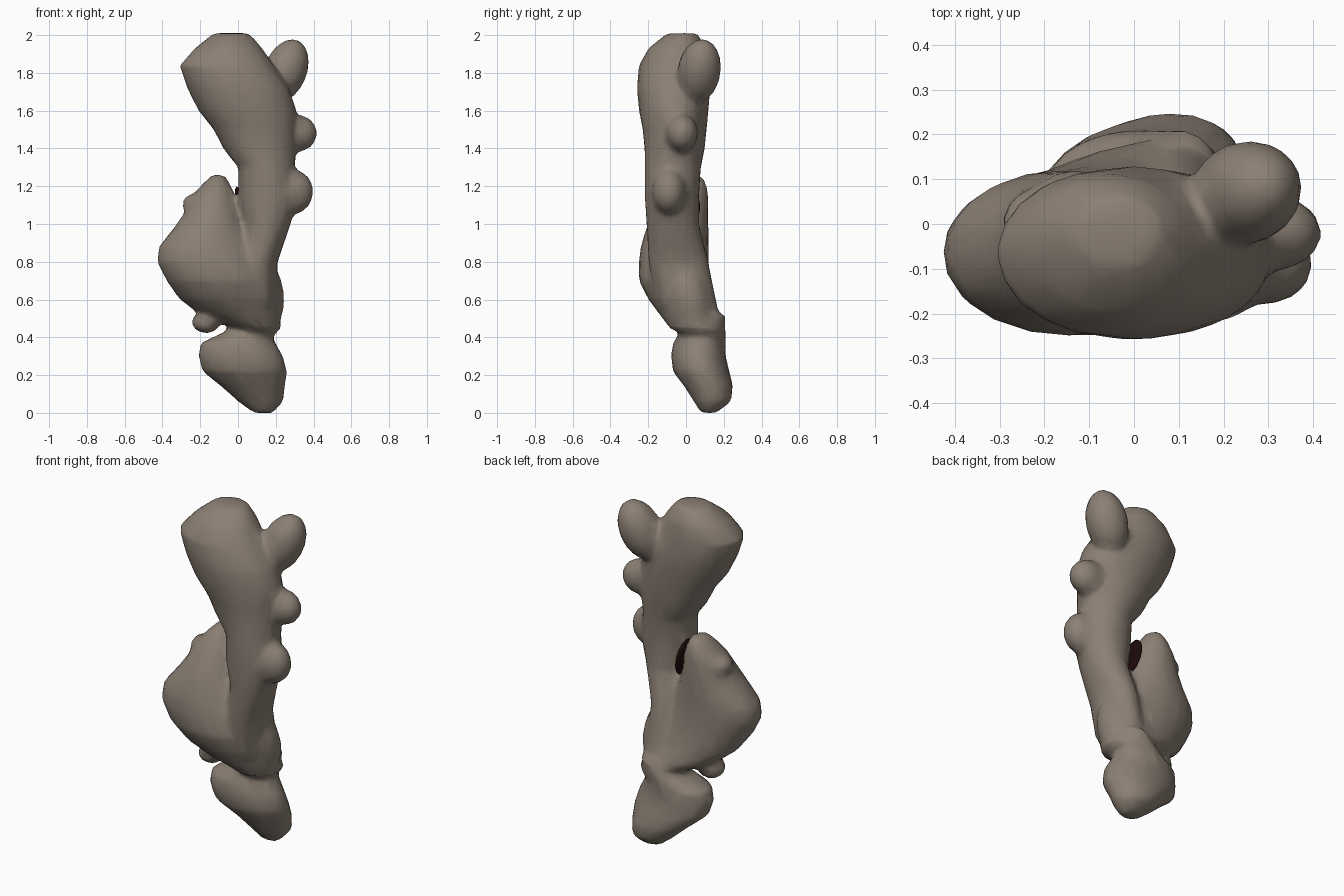
import bpy, bmesh, math
from mathutils import Vector, Euler

if "Cube" in bpy.data.objects:
    bpy.data.objects.remove(bpy.data.objects["Cube"], do_unlink=True)


def material(name, colour):
    m = bpy.data.materials.new(name)
    m.use_nodes = True
    m.diffuse_color = colour
    m.node_tree.nodes["Principled BSDF"].inputs["Base Color"].default_value = colour
    return m


skin = material("grey brown skin", (0.26, 0.215, 0.175, 1))
dark = material("dark crack", (0.012, 0.003, 0.003, 1))


def loft(bm, stations, sides=20):
    """Closed tube of oval rings, each given as z, x range, y range."""
    rings = []
    for z, x0, x1, y0, y1 in stations:
        ring = []
        for i in range(sides):
            a = math.tau * i / sides
            ring.append(bm.verts.new(((x0 + x1) / 2 + (x1 - x0) / 2 * math.cos(a),
                                      (y0 + y1) / 2 + (y1 - y0) / 2 * math.sin(a), z)))
        rings.append(ring)
    for low, high in zip(rings, rings[1:]):
        for i in range(sides):
            j = (i + 1) % sides
            bm.faces.new((low[i], low[j], high[j], high[i]))
    bm.faces.new(rings[0][::-1])
    bm.faces.new(rings[-1])


def knob(bm, centre, radii, tilt=(0, 0, 0)):
    """Rounded bump, tilted in degrees."""
    verts = bmesh.ops.create_icosphere(bm, subdivisions=3, radius=1)["verts"]
    turn = Euler([math.radians(t) for t in tilt]).to_matrix()
    for v in verts:
        v.co = turn @ Vector([c * r for c, r in zip(v.co, radii)]) + Vector(centre)


def finish(name, bm, mat):
    mesh = bpy.data.meshes.new(name)
    bm.to_mesh(mesh)
    bm.free()
    mesh.materials.append(mat)
    ob = bpy.data.objects.new(name, mesh)
    bpy.context.collection.objects.link(ob)
    for p in mesh.polygons:
        p.use_smooth = True
    return ob


body = bmesh.new()

# Upper stem, widening to the crown
loft(body, [(0.42, 0.02, 0.2, -0.04, 0.2), (0.6, 0.0, 0.21, -0.16, 0.16),
            (0.8, 0.0, 0.21, -0.2, 0.12), (1.0, 0.03, 0.28, -0.21, 0.07),
            (1.15, 0.0, 0.32, -0.22, 0.07), (1.3, 0.0, 0.3, -0.22, 0.08),
            (1.4, -0.08, 0.31, -0.22, 0.1), (1.5, -0.13, 0.31, -0.23, 0.11),
            (1.6, -0.21, 0.31, -0.25, 0.12), (1.72, -0.27, 0.27, -0.26, 0.13),
            (1.84, -0.31, 0.19, -0.25, 0.12), (1.93, -0.23, 0.13, -0.2, 0.11),
            (2.01, -0.13, 0.06, -0.1, 0.06)])
# Crown fork and side buds
knob(body, (0.25, 0.07, 1.81), (0.115, 0.115, 0.18), (-8, 22, 0))
knob(body, (0.31, -0.02, 1.48), (0.11, 0.085, 0.1))
knob(body, (0.29, -0.09, 1.17), (0.11, 0.09, 0.12))
knob(body, (0.16, 0.02, 0.6), (0.085, 0.1, 0.18), (12, 0, 0))

# Broad side lobe
loft(body, [(0.44, 0.0, 0.23, -0.08, 0.2), (0.52, -0.2, 0.22, -0.14, 0.18),
            (0.6, -0.31, 0.2, -0.2, 0.15), (0.7, -0.38, 0.17, -0.25, 0.13),
            (0.8, -0.43, 0.13, -0.25, 0.12), (0.88, -0.42, 0.09, -0.24, 0.12),
            (0.98, -0.34, 0.04, -0.21, 0.12), (1.05, -0.29, 0.01, -0.18, 0.12),
            (1.14, -0.25, -0.01, -0.13, 0.12), (1.21, -0.19, -0.04, -0.08, 0.11),
            (1.26, -0.14, -0.07, -0.03, 0.08)])
knob(body, (-0.22, 0.0, 1.09), (0.08, 0.08, 0.065), (0, 35, 0))
knob(body, (-0.17, 0.0, 0.48), (0.075, 0.08, 0.06))

# Foot lobe and neck
loft(body, [(0.0, 0.08, 0.19, 0.08, 0.16), (0.06, 0.0, 0.24, 0.04, 0.24),
            (0.14, -0.09, 0.25, -0.01, 0.25), (0.22, -0.19, 0.26, -0.07, 0.23),
            (0.3, -0.21, 0.24, -0.08, 0.21), (0.37, -0.2, 0.2, -0.07, 0.21),
            (0.43, -0.07, 0.17, -0.03, 0.21), (0.52, 0.04, 0.2, 0.0, 0.21)])

# Fuse the lumps into one skin with soft creases and broad facets
root = finish("knobbly_root", body, skin)
remesh = root.modifiers.new("fuse", "REMESH")
remesh.mode = "VOXEL"
remesh.voxel_size = 0.016
remesh.use_smooth_shade = True
soften = root.modifiers.new("soften", "SMOOTH")
soften.factor = 0.5
soften.iterations = 8
reduce = root.modifiers.new("facets", "DECIMATE")
reduce.ratio = 0.1

# Dark crack between stem and side lobe
crack = bmesh.new()
knob(crack, (0.012, 0.0, 1.09), (0.022, 0.075, 0.11), (0, -10, 0))
finish("dark_crack", crack, dark)
